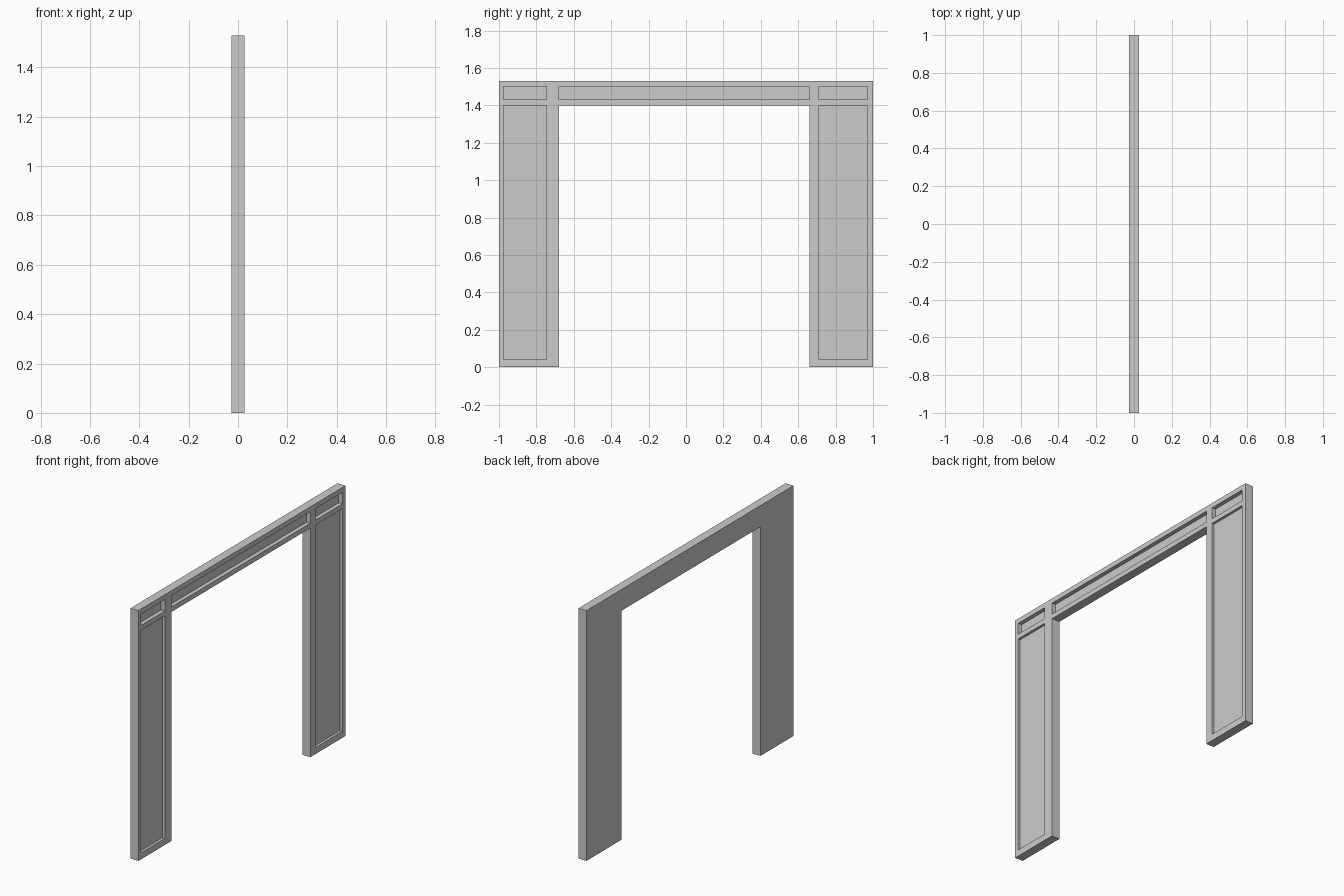
import bpy
import bmesh

cube = bpy.data.objects.get("Cube")
if cube:
    bpy.data.objects.remove(cube)

HALF = 0.027                    # half the thickness of the frame
END, TOP, HEAD = 1.0, 1.53, 1.40
OPEN_A, OPEN_B = -0.68, 0.66    # sides of the doorway


def prism(name, outline, x0, x1):
    """Extrude a (y, z) outline from x0 to x1."""
    bm = bmesh.new()
    base = bm.faces.new([bm.verts.new((x0, y, z)) for y, z in outline])
    new = bmesh.ops.extrude_face_region(bm, geom=[base])["geom"]
    moved = [v for v in new if isinstance(v, bmesh.types.BMVert)]
    bmesh.ops.translate(bm, verts=moved, vec=(x1 - x0, 0, 0))
    bmesh.ops.recalc_face_normals(bm, faces=bm.faces)
    mesh = bpy.data.meshes.new(name)
    bm.to_mesh(mesh)
    bm.free()
    obj = bpy.data.objects.new(name, mesh)
    bpy.context.collection.objects.link(obj)
    return obj


# Plain grey finish
grey = bpy.data.materials.new("plain_grey")
grey.use_nodes = True
grey.diffuse_color = (0.6, 0.6, 0.6, 1)
grey.node_tree.nodes["Principled BSDF"].inputs["Base Color"].default_value = (0.6, 0.6, 0.6, 1)

# Door surround: two legs and a lintel in one outline
frame = prism("door_surround", [
    (-END, 0), (OPEN_A, 0), (OPEN_A, HEAD), (OPEN_B, HEAD),
    (OPEN_B, 0), (END, 0), (END, TOP), (-END, TOP)], -HALF, HALF)
frame.data.materials.append(grey)

# Recessed panels: y range, z range, depth
LOW, HIGH = (0.04, HEAD), (1.43, 1.50)
SIDE_A, SIDE_B = (-0.975, -0.745), (0.71, 0.97)
recesses = [
    (SIDE_A, LOW, 0.016), (SIDE_B, LOW, 0.016),
    (SIDE_A, HIGH, 0.025), (SIDE_B, HIGH, 0.025),
    ((OPEN_A, OPEN_B), HIGH, 0.025),
]
for (y0, y1), (z0, z1), depth in recesses:
    cutter = prism("panel_cutter", [(y0, z0), (y1, z0), (y1, z1), (y0, z1)],
                   HALF - depth, HALF + 0.05)
    cutter.hide_render = True
    mod = frame.modifiers.new("panel_recess", "BOOLEAN")
    mod.operation = "DIFFERENCE"
    mod.solver = "EXACT"
    mod.object = cutter
    bpy.context.view_layer.objects.active = frame
    bpy.ops.object.modifier_apply(modifier=mod.name)
    bpy.data.objects.remove(cutter)
